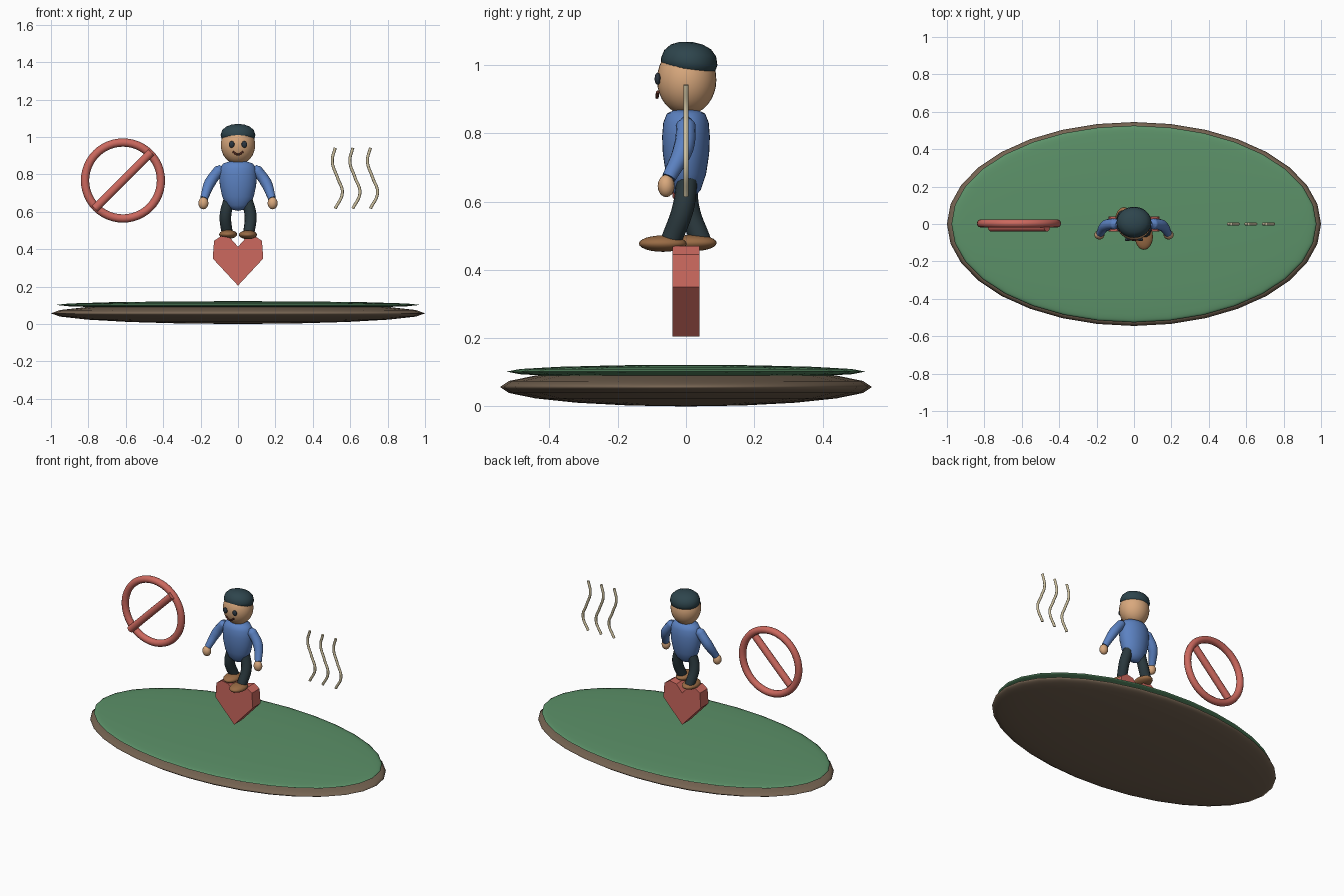
import bpy, bmesh, math
from mathutils import Vector

if "Cube" in bpy.data.objects:
    bpy.data.objects.remove(bpy.data.objects["Cube"])

def mat(name, *rgb):
    """Material from perceived (sRGB) colour values."""
    m = bpy.data.materials.new(name)
    m.diffuse_color = [((c + 0.055) / 1.055) ** 2.4 for c in rgb] + [1]
    m.use_nodes = True
    m.node_tree.nodes["Principled BSDF"].inputs["Base Color"].default_value = m.diffuse_color
    return m

GREEN = mat("grass_green", 0.36, 0.57, 0.41)
BROWN = mat("earth_brown", 0.46, 0.39, 0.32)
RED = mat("soft_red", 0.80, 0.41, 0.37)
BLUE = mat("shirt_blue", 0.36, 0.51, 0.76)
SKIN = mat("skin", 0.85, 0.66, 0.49)
DARK = mat("dark_teal", 0.18, 0.27, 0.30)
PANTS = mat("trouser_dark", 0.165, 0.22, 0.24)
SHOE = mat("shoe_brown", 0.60, 0.42, 0.27)
EYE = mat("eye_dark", 0.17, 0.21, 0.25)
MOUTH = mat("mouth_brown", 0.35, 0.18, 0.14)
CREAM = mat("steam_cream", 0.80, 0.75, 0.62)

def finish(ob, name, material, smooth=True):
    ob.name = name
    ob.data.materials.append(material)
    if smooth:
        for p in ob.data.polygons:
            p.use_smooth = True
    return ob

def ball(name, loc, scale, material, seg=32, rings=16):
    bpy.ops.mesh.primitive_uv_sphere_add(segments=seg, ring_count=rings, radius=1, location=loc)
    ob = bpy.context.object
    ob.scale = scale
    return finish(ob, name, material)

def tube(name, pts, radius, material, radii=None):
    """Smooth tube through points, with optional radius factors."""
    cu = bpy.data.curves.new(name, 'CURVE')
    cu.dimensions = '3D'
    cu.bevel_depth = radius
    cu.bevel_resolution = 4
    cu.resolution_u = 8
    cu.use_fill_caps = True
    sp = cu.splines.new('BEZIER')
    sp.bezier_points.add(len(pts) - 1)
    for i, (bp, p) in enumerate(zip(sp.bezier_points, pts)):
        bp.co = p
        bp.handle_left_type = bp.handle_right_type = 'AUTO'
        bp.radius = radii[i] if radii else 1
    ob = bpy.data.objects.new(name, cu)
    bpy.context.collection.objects.link(ob)
    cu.materials.append(material)
    return ob

def lathe(name, profile, loc, scale, material, tilt=0, n=32):
    """Revolve (radius, z) points around z; ends lie on the axis."""
    bm = bmesh.new()
    vs = [bm.verts.new((r, 0, z)) for r, z in profile]
    es = [bm.edges.new(e) for e in zip(vs, vs[1:])]
    bmesh.ops.spin(bm, geom=vs + es, cent=(0, 0, 0), axis=(0, 0, 1), angle=2 * math.pi, steps=n)
    bmesh.ops.remove_doubles(bm, verts=bm.verts, dist=1e-5)
    bmesh.ops.recalc_face_normals(bm, faces=bm.faces)
    me = bpy.data.meshes.new(name)
    bm.to_mesh(me)
    bm.free()
    ob = bpy.data.objects.new(name, me)
    bpy.context.collection.objects.link(ob)
    ob.location, ob.scale, ob.rotation_euler = loc, scale, (tilt, 0, 0)
    return finish(ob, name, material)

# Ground: two flattened ellipsoids
ball("earth_base", (0, 0, 0.057), (1.0, 0.545, 0.057), BROWN, 32, 10)
ball("grass_top", (0, 0, 0.102), (0.976, 0.526, 0.02), GREEN, 32, 8)

# Heart block, an extruded outline
half = [(0.135, 0.35), (0.128, 0.445), (0.09, 0.47), (0.042, 0.46)]
outline = [(0, 0.205)] + half + [(0, 0.413)] + [(-x, z) for x, z in reversed(half)]
bm = bmesh.new()
face = bm.faces.new([bm.verts.new((x, -0.04, z)) for x, z in outline])
ext = bmesh.ops.extrude_face_region(bm, geom=[face])
bmesh.ops.translate(bm, vec=(0, 0.08, 0), verts=[g for g in ext["geom"] if isinstance(g, bmesh.types.BMVert)])
bmesh.ops.recalc_face_normals(bm, faces=bm.faces)
me = bpy.data.meshes.new("heart_block")
bm.to_mesh(me)
bm.free()
heart = bpy.data.objects.new("heart_block", me)
bpy.context.collection.objects.link(heart)
finish(heart, "heart_block", RED, smooth=False)

# Torso
lathe("torso", [(0, 0.605), (0.035, 0.612), (0.062, 0.635), (0.084, 0.68), (0.097, 0.74), (0.1, 0.79),
                (0.095, 0.832), (0.08, 0.858), (0.05, 0.868), (0, 0.87)], (0, 0, 0), (1, 0.7, 1), BLUE)

# Head, hair cap and face
ball("head", (0, 0.002, 0.957), (0.092, 0.087, 0.103), SKIN)
lathe("cap", [(0, -0.012), (0.075, -0.012), (0.09, -0.003), (0.096, 0.018), (0.088, 0.043),
              (0.068, 0.062), (0.038, 0.073), (0, 0.077)], (0, 0.007, 0.992), (0.97, 0.87, 1), DARK, -0.12)
for s in (-1, 1):
    ball("eye", (s * 0.034, -0.083, 0.96), (0.015, 0.009, 0.018), EYE, 16, 8)
tube("mouth", [(-0.028, -0.083, 0.921), (0, -0.085, 0.906), (0.028, -0.083, 0.921)], 0.005, MOUTH)

# Limbs: the right-hand leg steps forward
for s in (-1, 1):
    tube("arm", [(s * 0.088, 0, 0.843), (s * 0.1, 0, 0.825), (s * 0.15, -0.008, 0.755), (s * 0.182, -0.05, 0.67)],
         0.03, BLUE, [0.4, 0.95, 1, 0.7])
    ball("hand", (s * 0.185, -0.058, 0.646), (0.027, 0.025, 0.033), SKIN, 16, 8)
    ankle_y = -0.044 * s
    tube("leg", [(s * 0.046, 0.004, 0.67), (s * 0.067, ankle_y * 0.2, 0.58), (s * 0.058, ankle_y, 0.485)],
         0.032, PANTS, [0.95, 1.0, 0.95])
    ball("shoe", (s * 0.053, -0.024 - s * 0.044, 0.478 - 0.001 * s), (0.048, 0.07, 0.024), SHOE, 24, 12)

# Prohibition sign: ring and diagonal bar
bpy.ops.mesh.primitive_torus_add(major_radius=0.203, minor_radius=0.022, major_segments=48, minor_segments=12,
                                 location=(-0.615, 0.003, 0.767), rotation=(math.pi / 2, 0, 0))
finish(bpy.context.object, "sign_ring", RED)
a, b = Vector((-0.765, -0.018, 0.617)), Vector((-0.465, -0.018, 0.917))
bpy.ops.mesh.primitive_cylinder_add(vertices=16, radius=0.022, depth=(b - a).length, location=(a + b) / 2)
bar = bpy.context.object
bar.rotation_euler = (b - a).to_track_quat('Z', 'Y').to_euler()
finish(bar, "sign_bar", RED, smooth=False)
bpy.ops.object.shade_smooth_by_angle()

# Three wavy vapour lines
for i in range(3):
    wave = [(0.52, 0.942), (0.504, 0.87), (0.532, 0.782), (0.558, 0.702), (0.52, 0.617)]
    tube("vapour_line", [(x + i * 0.094, 0, z) for x, z in wave], 0.008, CREAM)
